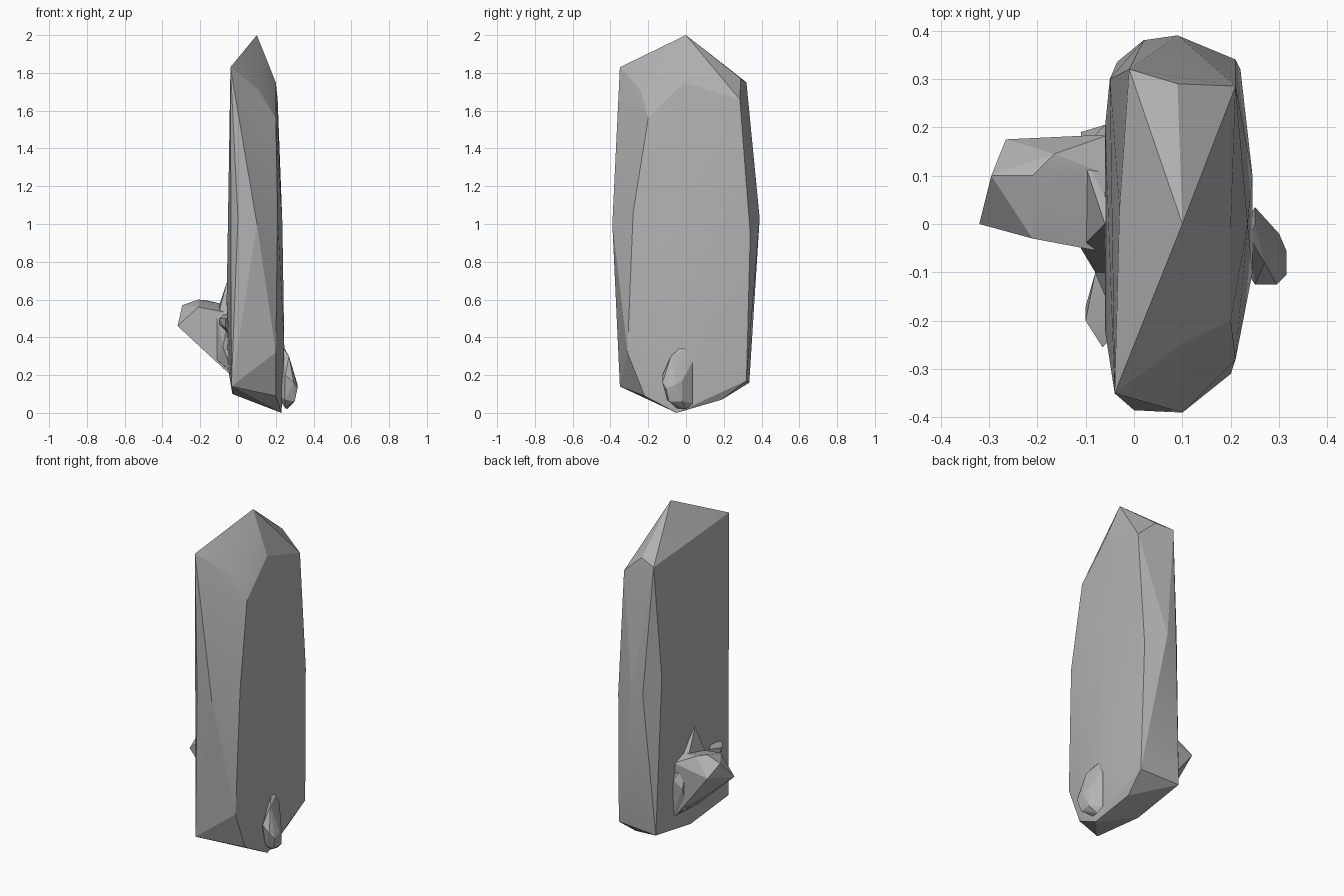
import bpy, bmesh, math

old = bpy.data.objects.get("Cube")
if old:
    bpy.data.objects.remove(old, do_unlink=True)

stone = bpy.data.materials.new("grey_stone")
stone.use_nodes = True
grey = (0.45, 0.45, 0.45, 1)
stone.diffuse_color = grey
stone.node_tree.nodes["Principled BSDF"].inputs["Base Color"].default_value = grey


def chiselled(name, corners):
    """Faceted rock: the tight skin around a few corner points."""
    bm = bmesh.new()
    for c in corners:
        bm.verts.new(c)
    hull = bmesh.ops.convex_hull(bm, input=bm.verts)
    inner = set(hull["geom_interior"]) | set(hull["geom_unused"])
    bmesh.ops.delete(bm, geom=[v for v in inner if isinstance(v, bmesh.types.BMVert)],
                     context='VERTS')
    bmesh.ops.recalc_face_normals(bm, faces=bm.faces)
    mesh = bpy.data.meshes.new(name)
    bm.to_mesh(mesh)
    bm.free()
    mesh.materials.append(stone)
    obj = bpy.data.objects.new(name, mesh)
    bpy.context.collection.objects.link(obj)
    bpy.ops.object.select_all(action='DESELECT')
    obj.select_set(True)
    bpy.context.view_layer.objects.active = obj
    bpy.ops.object.shade_smooth_by_angle(angle=math.radians(12))
    return obj


# Standing slab: pointed cap, bulging middle, chipped foot
cap = [(.1, 0, 2), (-.04, -.35, 1.83), (.11, -.24, 1.71), (.2, -.2, 1.56),
       (.2, -.01, 1.75), (.21, .285, 1.66), (.09, .29, 1.77), (-.01, .32, 1.75),
       (-.03, .03, 1.79)]
middle = [(0, -.385, 1.03), (.1, -.39, 1), (.21, -.28, 1.06), (.235, 0, 1),
          (.21, .34, .95), (.09, .39, 1.03), (.02, .38, 1), (-.05, .3, 1.09),
          (-.06, .2, .6), (-.06, -.22, .6)]
foot = [(-.035, -.35, .14), (.2, -.31, .32), (.2, -.22, .09), (.23, -.05, 0),
        (.2, .19, .07), (.22, .32, .17), (-.035, .335, .16), (.245, -.1, .35),
        (.245, .1, .3), (-.055, 0, .25), (-.03, 0, .1)]
chiselled("standing_slab", cap + middle + foot)

# Stub crystal growing from the slab's -x side
chiselled("stub_crystal", [
    (-.32, 0, .46), (-.295, .1, .57), (-.265, .175, .5), (-.21, .1, .6),
    (-.165, .145, .595), (-.21, -.03, .56), (-.05, .185, .54), (-.05, .1, .57),
    (-.05, -.06, .53), (-.05, .17, .22), (-.05, -.05, .21)])

# Jagged collar around the stub
chiselled("stub_collar", [
    (-.11, .15, .54), (-.11, -.05, .5), (-.11, .19, .4), (-.11, -.05, .28),
    (-.11, .15, .27), (-.06, 0, .69), (-.06, .205, .45), (-.06, -.1, .45),
    (-.08, -.1, .35), (-.03, -.08, .21), (-.03, .18, .21), (-.03, 0, .69)])

# Little chip in front of the collar
chiselled("side_chip", [
    (-.1, -.2, .5), (-.1, -.17, .47), (-.08, -.1, .52), (-.08, -.1, .45),
    (-.065, -.255, .5), (-.065, -.24, .45), (-.03, -.22, .53), (-.03, -.1, .4)])

# Small shard leaning on the +x side of the foot
chiselled("foot_shard", [
    (.24, -.03, .345), (.25, 0, .335), (.25, .035, .27), (.27, -.08, .3),
    (.3, -.02, .17), (.315, -.055, .15), (.315, -.105, .13), (.295, -.125, .16),
    (.25, -.125, .2), (.3, -.09, .06), (.25, -.1, .07), (.3, -.02, .06),
    (.25, .035, .05), (.26, 0, .02), (.25, -.05, .025), (.2, -.05, .1)])
